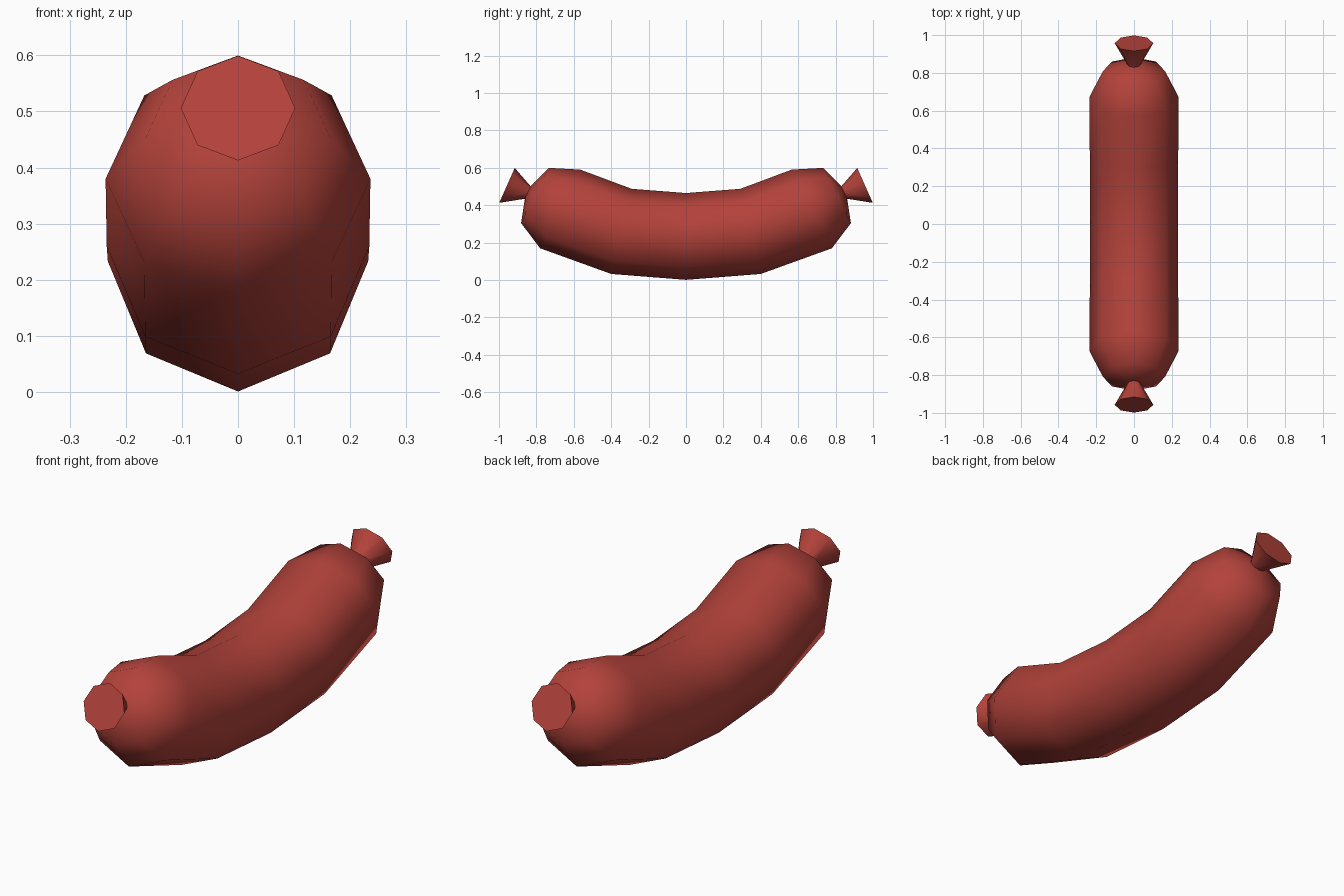
import bpy, bmesh, math
from mathutils import Vector

if "Cube" in bpy.data.objects:
    bpy.data.objects.remove(bpy.data.objects["Cube"])

SIDES = 8

red = bpy.data.materials.new("sausage red")
red.diffuse_color = (0.45, 0.055, 0.043, 1.0)
red.use_nodes = True
red.node_tree.nodes["Principled BSDF"].inputs["Base Color"].default_value = red.diffuse_color


def loft(name, rings, angle):
    """Skin octagonal rings given as (y, z, radius, tilt in degrees)."""
    bm = bmesh.new()
    loops = []
    for y, z, r, tilt in rings:
        t = math.radians(tilt)
        up = Vector((0, -math.sin(t), math.cos(t)))
        side = Vector((1, 0, 0))
        c = Vector((0, y, z))
        loops.append([bm.verts.new(c + r * (math.sin(a) * side + math.cos(a) * up))
                      for a in (2 * math.pi * i / SIDES for i in range(SIDES))])
    for a, b in zip(loops, loops[1:]):
        for i in range(SIDES):
            j = (i + 1) % SIDES
            bm.faces.new((a[i], a[j], b[j], b[i]))
    bm.faces.new(loops[0])
    bm.faces.new(loops[-1])
    bmesh.ops.recalc_face_normals(bm, faces=bm.faces)
    me = bpy.data.meshes.new(name)
    bm.to_mesh(me)
    bm.free()
    me.materials.append(red)
    ob = bpy.data.objects.new(name, me)
    bpy.context.collection.objects.link(ob)
    bpy.ops.object.select_all(action='DESELECT')
    bpy.context.view_layer.objects.active = ob
    ob.select_set(True)
    bpy.ops.object.shade_smooth_by_angle(angle=math.radians(angle))
    return ob


# Curved body: half of the rings, mirrored in y
half = [(0.345, 0.260, 0.234, 13.5), (0.673, 0.380, 0.236, 27),
        (0.808, 0.452, 0.165, 26.5), (0.845, 0.469, 0.038, 26)]
body = [(-y, z, r, -t) for y, z, r, t in reversed(half)]
body += [(0, 0.233, 0.232, 0)] + half
loft("sausage_body", body, 65)

# Flared casing knots at both ends
for s, label in ((-1, "front"), (1, "back")):
    loft(label + "_casing_knot",
         [(s * 0.835, 0.464, 0.034, s * 26),
          (s * 0.848, 0.468, 0.038, s * 26),
          (s * 0.957, 0.506, 0.102, s * 24)], 50)
